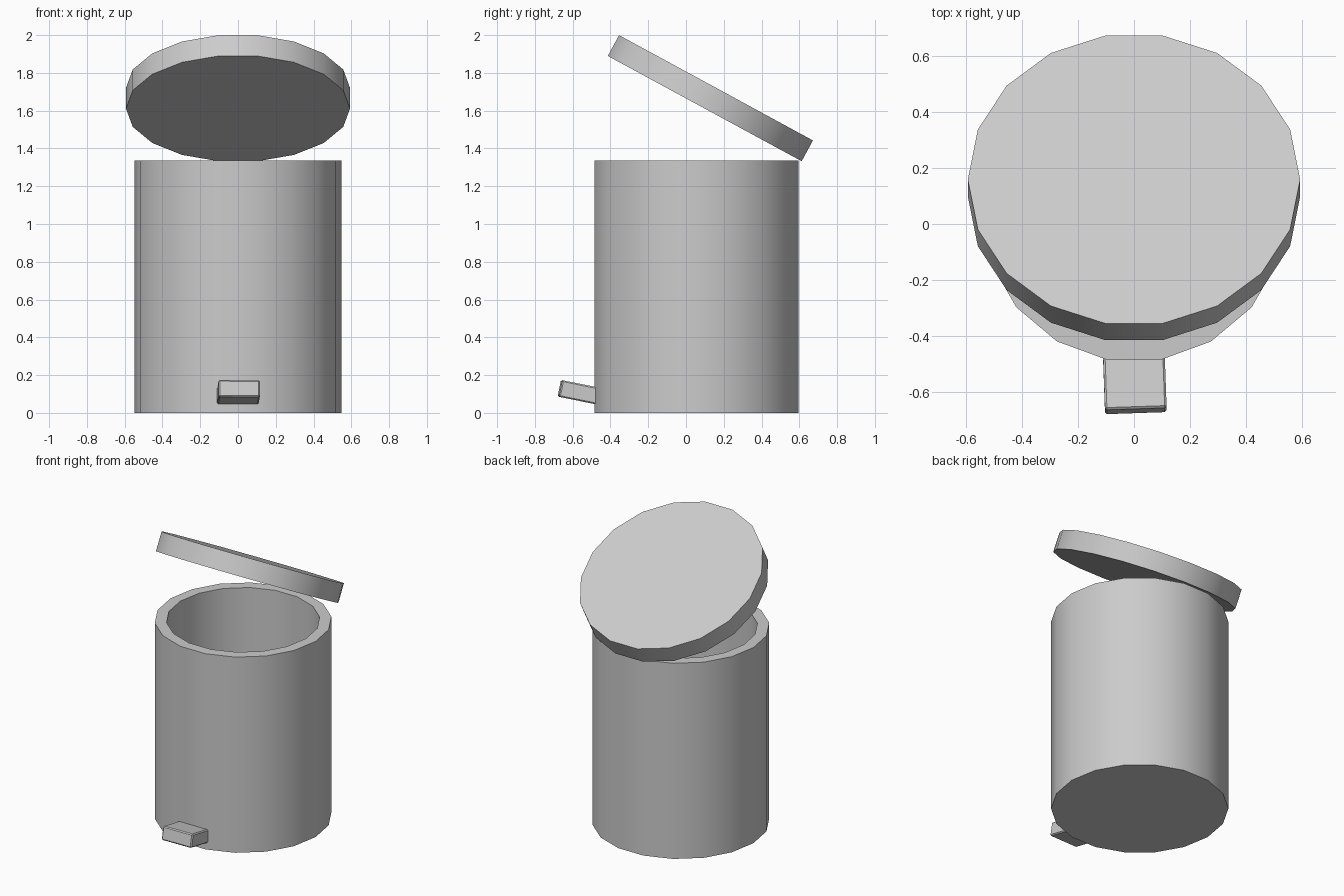
import bpy, bmesh, math
from mathutils import Matrix, Vector

SIDES = 18

cube = bpy.data.objects.get("Cube")
if cube:
    bpy.data.objects.remove(cube, do_unlink=True)

# One grey finish for every part
grey = bpy.data.materials.new("grey_metal")
grey.use_nodes = True
grey.diffuse_color = (0.6, 0.6, 0.6, 1)
grey.node_tree.nodes["Principled BSDF"].inputs["Base Color"].default_value = (0.6, 0.6, 0.6, 1)


def add_part(name, bm, location, rotation=Matrix()):
    """Turn a bmesh into a named, smooth shaded object."""
    bmesh.ops.recalc_face_normals(bm, faces=bm.faces)
    mesh = bpy.data.meshes.new(name)
    bm.to_mesh(mesh)
    bm.free()
    mesh.materials.append(grey)
    obj = bpy.data.objects.new(name, mesh)
    bpy.context.collection.objects.link(obj)
    obj.matrix_world = Matrix.Translation(location) @ rotation
    bpy.ops.object.select_all(action='DESELECT')
    obj.select_set(True)
    bpy.context.view_layer.objects.active = obj
    bpy.ops.object.shade_smooth_by_angle(angle=math.radians(30))
    return obj


def lathe(profile):
    """Rings of (radius, height) joined by quads, capped at both ends."""
    bm = bmesh.new()
    rings = []
    for r, z in profile:
        angles = [math.tau * i / SIDES for i in range(SIDES)]
        rings.append([bm.verts.new((r * math.cos(a), r * math.sin(a), z)) for a in angles])
    for low, high in zip(rings, rings[1:]):
        for i in range(SIDES):
            j = (i + 1) % SIDES
            bm.faces.new((low[i], low[j], high[j], high[i]))
    bm.faces.new(rings[0][::-1])
    bm.faces.new(rings[-1])
    return bm


# Hollow bin body with a thick wall and floor
add_part("bin_body", lathe([(0.548, 0), (0.548, 1.335), (0.475, 1.335), (0.475, 0.075)]),
         Vector((0, 0.055, 0)))

# Solid lid, tipped open towards the back
add_part("lid", lathe([(0.593, -0.0625), (0.593, 0.0625)]),
         Vector((0, 0.129, 1.666)), Matrix.Rotation(math.radians(-28.5), 4, 'X'))

# Foot pedal: slightly bevelled block, tilted up and a little askew
bm = bmesh.new()
bmesh.ops.create_cube(bm, size=1)
bmesh.ops.scale(bm, vec=(0.22, 0.26, 0.09), verts=bm.verts)
bmesh.ops.bevel(bm, geom=bm.edges[:], offset=0.007, segments=1, affect='EDGES')
add_part("foot_pedal", bm, Vector((0.002, -0.54, 0.104)),
         Matrix.Rotation(math.radians(-11.5), 4, 'X') @ Matrix.Rotation(math.radians(2), 4, 'Z'))
